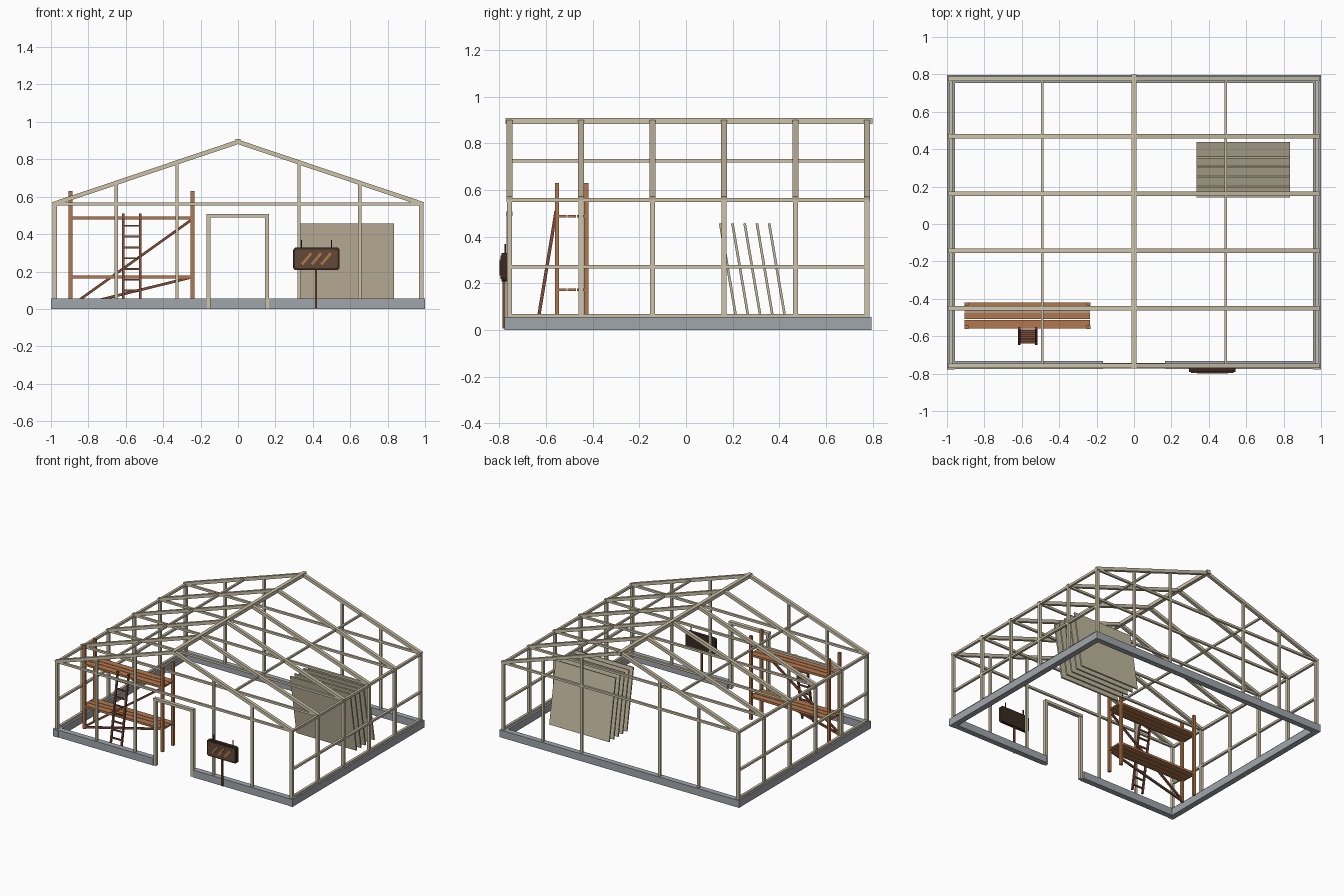
import bpy, bmesh, math
from mathutils import Vector, Matrix

if "Cube" in bpy.data.objects:
    bpy.data.objects.remove(bpy.data.objects["Cube"])


def material(name, r, g, b):
    def lin(v):
        v /= 255
        return v / 12.92 if v < 0.04045 else ((v + 0.055) / 1.055) ** 2.4
    m = bpy.data.materials.new(name)
    m.diffuse_color = (lin(r), lin(g), lin(b), 1)
    m.use_nodes = True
    m.node_tree.nodes["Principled BSDF"].inputs["Base Color"].default_value = m.diffuse_color
    return m


FRAME = material("pale timber", 205, 195, 169)
SHEET = material("wall board", 194, 184, 159)
STONE = material("blue grey concrete", 160, 166, 172)
WOOD = material("orange wood", 180, 121, 78)
DARK = material("red brown wood", 126, 77, 56)
PANEL = material("sign brown", 98, 74, 58)
RIM = material("sign dark rim", 58, 42, 34)
MARK = material("sign ochre", 178, 122, 72)


def beam(bm, a, b, w, h):
    """Box from a to b; w is the horizontal width, h the other thickness."""
    a, b = Vector(a), Vector(b)
    d = (b - a).normalized()
    side = d.cross(Vector((0, 0, 1)))
    side = Vector((1, 0, 0)) if side.length < 1e-4 else side.normalized()
    up = side.cross(d)
    rot = Matrix((side, d, up)).transposed().to_4x4()
    scale = Matrix.Diagonal((w, (b - a).length, h, 1))
    bmesh.ops.create_cube(bm, size=1, matrix=Matrix.Translation((a + b) / 2) @ rot @ scale)


def box(bm, x0, x1, y0, y1, z0, z1):
    m = Matrix.Translation(((x0 + x1) / 2, (y0 + y1) / 2, (z0 + z1) / 2))
    bmesh.ops.create_cube(bm, size=1, matrix=m @ Matrix.Diagonal((x1 - x0, y1 - y0, z1 - z0, 1)))


def finish(name, bm, mat):
    me = bpy.data.meshes.new(name)
    bmesh.ops.recalc_face_normals(bm, faces=bm.faces)
    bm.to_mesh(me)
    bm.free()
    me.materials.append(mat)
    ob = bpy.data.objects.new(name, me)
    bpy.context.collection.objects.link(ob)
    return ob


SIDES = (-1, 1)
BAYS = [-0.757 + 0.3066 * i for i in range(6)]
EAVE_X, EAVE_Z, RIDGE_Z = 0.98, 0.56, 0.893


def rafter_z(x):
    return RIDGE_Z - (RIDGE_Z - EAVE_Z) * abs(x) / EAVE_X


# foundation ring with the doorway gap in front
bm = bmesh.new()
box(bm, -1, -0.957, -0.778, 0.796, 0, 0.055)
box(bm, 0.957, 1, -0.778, 0.796, 0, 0.055)
box(bm, -0.957, 0.957, 0.755, 0.796, 0, 0.055)
box(bm, -0.957, -0.167, -0.775, -0.733, 0, 0.055)
box(bm, 0.165, 0.957, -0.775, -0.733, 0, 0.055)
finish("foundation", bm, STONE)

# side wall posts
bm = bmesh.new()
for s in SIDES:
    for y in BAYS:
        beam(bm, (s * EAVE_X, y, 0.03), (s * EAVE_X, y, EAVE_Z), 0.022, 0.02)
finish("wall_posts", bm, FRAME)

# sill, middle rail and eave plate along each side
bm = bmesh.new()
for s in SIDES:
    for z, t in ((0.06, 0.018), (0.27, 0.015), (EAVE_Z - 0.003, 0.018)):
        beam(bm, (s * EAVE_X, -0.765, z), (s * EAVE_X, 0.785, z), 0.018, t)
finish("side_rails", bm, FRAME)

# gable studs front and back
bm = bmesh.new()
for y in (BAYS[0], BAYS[-1]):
    for x in (-0.65, -0.326, 0.326, 0.65):
        beam(bm, (x, y, 0.03), (x, y, rafter_z(x)), 0.018, 0.016)
finish("gable_studs", bm, FRAME)

# roof trusses
bm = bmesh.new()
for y in BAYS:
    beam(bm, (-EAVE_X, y, EAVE_Z), (EAVE_X, y, EAVE_Z), 0.016, 0.016)
    for s in SIDES:
        beam(bm, (s * 0.99, y, EAVE_Z), (0, y, RIDGE_Z), 0.024, 0.023)
finish("roof_trusses", bm, FRAME)

# ridge beam and purlins
bm = bmesh.new()
beam(bm, (0, -0.773, 0.895), (0, 0.8, 0.895), 0.027, 0.026)
for s in SIDES:
    beam(bm, (s * 0.49, -0.757, 0.725), (s * 0.49, 0.776, 0.725), 0.014, 0.014)
finish("ridge_and_purlins", bm, FRAME)

# door frame
bm = bmesh.new()
for x in (-0.157, 0.155):
    box(bm, x - 0.011, x + 0.011, -0.77, -0.746, 0, 0.49)
box(bm, -0.168, 0.166, -0.772, -0.744, 0.488, 0.508)
finish("door_frame", bm, FRAME)

# leaning wall boards
bm = bmesh.new()
for i in range(5):
    y = 0.147 + 0.0525 * i
    beam(bm, (0.335, y + 0.038, 0.229), (0.835, y + 0.038, 0.229), 0.011, 0.462)
    bmesh.ops.rotate(bm, verts=bm.verts[-8:], cent=(0, y + 0.038, 0.229),
                     matrix=Matrix.Rotation(math.atan2(0.077, 0.455), 3, 'X'))
finish("wall_boards", bm, SHEET)

# scaffold posts and rails
bm = bmesh.new()
X0, X1, Y0, Y1 = -0.895, -0.244, -0.553, -0.428
for y in (Y0, Y1):
    for x in (X0, X1):
        beam(bm, (x, y, 0), (x, y, 0.63), 0.021, 0.018)
    for z in (0.17, 0.485):
        beam(bm, (-0.906, y, z), (-0.234, y, z), 0.014, 0.016)
finish("scaffold_frame", bm, WOOD)

# scaffold planks
bm = bmesh.new()
for z in (0.172, 0.487):
    for i in range(3):
        y = -0.531 + 0.0405 * i
        beam(bm, (-0.906, y, z), (-0.234, y, z), 0.036, 0.012)
finish("scaffold_planks", bm, WOOD)

# scaffold braces
bm = bmesh.new()
beam(bm, (X0, Y0, 0.015), (X1, Y0, 0.48), 0.013, 0.014)
beam(bm, (X0, Y0, 0.01), (X1, Y0, 0.17), 0.013, 0.014)
finish("scaffold_braces", bm, DARK)

# ladder
bm = bmesh.new()
foot, head = Vector((0, -0.641, 0)), Vector((0, -0.557, 0.51))
for x in (-0.613, -0.523):
    beam(bm, foot + Vector((x, 0, 0)), head + Vector((x, 0, 0)), 0.012, 0.014)
for i in range(8):
    p = foot.lerp(head, (0.04 + 0.0578 * i) / 0.51)
    beam(bm, p + Vector((-0.613, 0, 0)), p + Vector((-0.523, 0, 0)), 0.01, 0.01)
finish("ladder", bm, DARK)


def rounded_plate(name, w, h, r, y0, y1, mat):
    """Rounded rectangle facing the front, centred on the sign."""
    bm = bmesh.new()
    pts = []
    for k, (sx, sz) in enumerate(((1, 1), (-1, 1), (-1, -1), (1, -1))):
        for j in range(4):
            a = math.pi / 2 * (k + j / 3)
            pts.append((0.419 + sx * (w / 2 - r) + r * math.cos(a),
                        y0, 0.268 + sz * (h / 2 - r) + r * math.sin(a)))
    f = bm.faces.new([bm.verts.new(p) for p in pts])
    ext = bmesh.ops.extrude_face_region(bm, geom=[f])
    verts = [v for v in ext["geom"] if isinstance(v, bmesh.types.BMVert)]
    bmesh.ops.translate(bm, verts=verts, vec=(0, y1 - y0, 0))
    return finish(name, bm, mat)


# sign board, face, marks, post and hooks
rounded_plate("sign_rim", 0.25, 0.122, 0.018, -0.792, -0.768, RIM)
rounded_plate("sign_face", 0.228, 0.1, 0.012, -0.7955, -0.79, PANEL)
bm = bmesh.new()
for x in (0.367, 0.419, 0.471):
    beam(bm, (x - 0.025, -0.797, 0.238), (x + 0.025, -0.797, 0.298), 0.006, 0.014)
finish("sign_marks", bm, MARK)
bm = bmesh.new()
beam(bm, (0.417, -0.781, 0.005), (0.417, -0.781, 0.22), 0.012, 0.012)
finish("sign_post", bm, DARK)
bm = bmesh.new()
for x in (0.34, 0.5):
    beam(bm, (x, -0.775, 0.32), (x, -0.775, 0.368), 0.006, 0.006)
finish("sign_hooks", bm, RIM)
